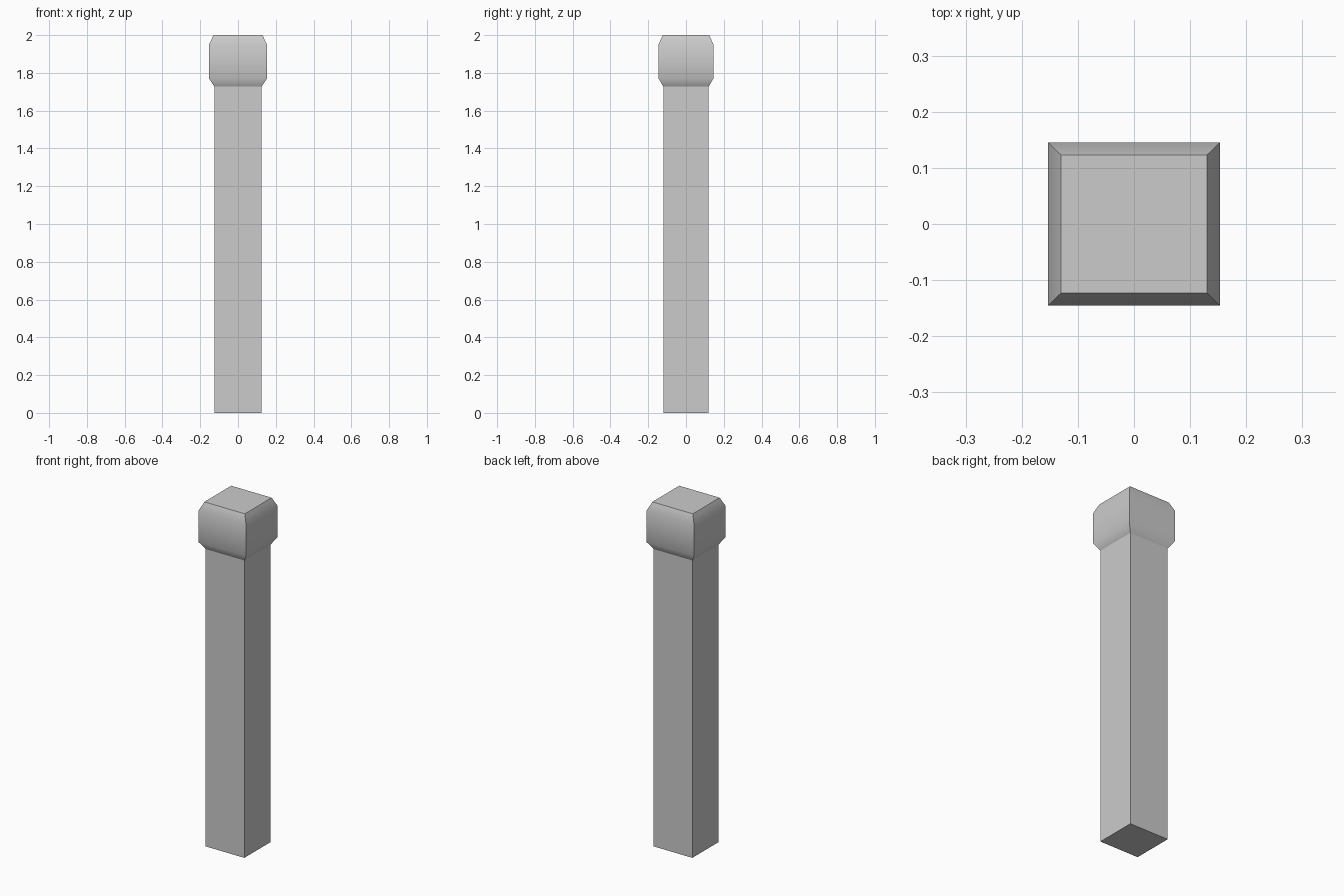
import bpy, bmesh
from math import radians

if "Cube" in bpy.data.objects:
    bpy.data.objects.remove(bpy.data.objects["Cube"])


def loft_box(name, sections, cap_bottom, cap_top):
    """Stack rectangular sections (half_x, half_y, z) into one mesh."""
    bm = bmesh.new()
    rings = [[bm.verts.new((sx * hx, sy * hy, z))
              for sx, sy in ((-1, -1), (1, -1), (1, 1), (-1, 1))]
             for hx, hy, z in sections]
    for low, high in zip(rings, rings[1:]):
        for i in range(4):
            j = (i + 1) % 4
            bm.faces.new((low[i], low[j], high[j], high[i]))
    if cap_bottom:
        bm.faces.new(rings[0][::-1])
    if cap_top:
        bm.faces.new(rings[-1])
    mesh = bpy.data.meshes.new(name)
    bm.to_mesh(mesh)
    bm.free()
    obj = bpy.data.objects.new(name, mesh)
    bpy.context.collection.objects.link(obj)
    return obj


# Straight shaft, open where it meets the cap
loft_box("post_shaft", [(0.125, 0.12, 0), (0.125, 0.12, 1.727)], True, False)

# Chamfered cap with softly shaded sides and sharp corners
cap = loft_box("post_cap", [(0.125, 0.12, 1.727), (0.153, 0.145, 1.77),
                            (0.153, 0.145, 1.95), (0.13, 0.123, 2.0)], False, True)
bpy.context.view_layer.objects.active = cap
cap.select_set(True)
bpy.ops.object.shade_smooth_by_angle(angle=radians(45))
